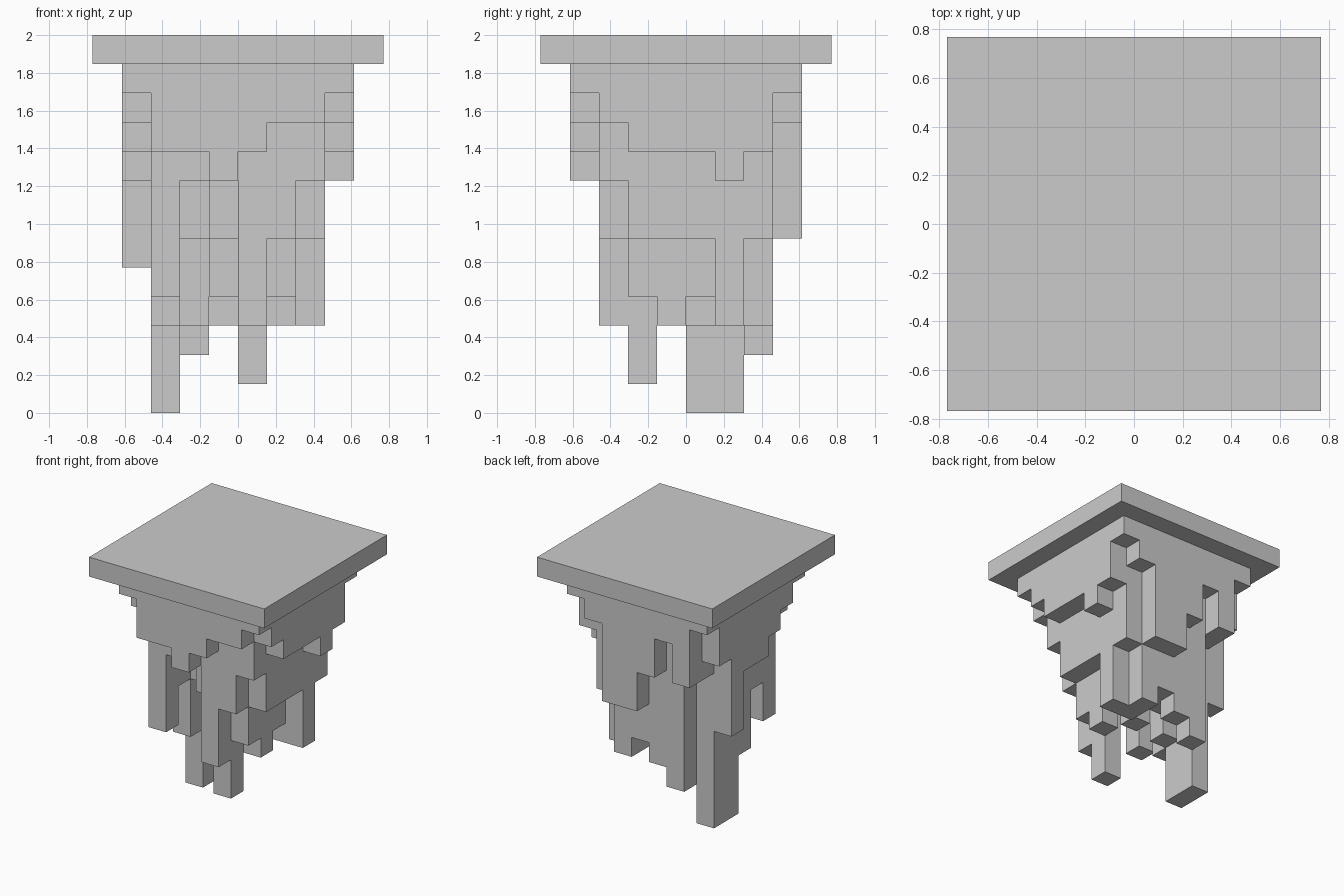
import bpy, bmesh

if "Cube" in bpy.data.objects:
    bpy.data.objects.remove(bpy.data.objects["Cube"])

U = 2 / 13  # one block

# Bottom level (in blocks) of each hanging column: rows front to back, left to right
LEVELS = [
    [11, 9, 9, 8, 9, 10, 10, 11],
    [10, 4, 8, 8, 3, 6, 8, 10],
    [9, 6, 8, 6, 1, 4, 6, 9],
    [8, 3, 6, 4, 5, 3, 6, 9],
    [8, 0, 3, 5, 5, 4, 6, 9],
    [5, 0, 4, 4, 4, 3, 3, 8],
    [9, 8, 2, 3, 4, 3, 6, 9],
    [11, 8, 10, 8, 6, 6, 10, 11],
]
TOP = 12


def level(i, j):
    return LEVELS[j][i] if 0 <= i < 8 and 0 <= j < 8 else TOP


def finish(bm, name):
    mesh = bpy.data.meshes.new(name)
    bm.to_mesh(mesh)
    bm.free()
    obj = bpy.data.objects.new(name, mesh)
    bpy.context.collection.objects.link(obj)
    return obj


# Flat slab of ground on top
bm = bmesh.new()
bmesh.ops.create_cube(bm, size=1)
bmesh.ops.scale(bm, vec=(10 * U, 10 * U, U), verts=bm.verts)
bmesh.ops.translate(bm, vec=(0, 0, 12.5 * U), verts=bm.verts)
finish(bm, "top_slab")

# Stepped hanging rock: outer skin of the columns only
bm = bmesh.new()


def quad(*points):
    bm.faces.new([bm.verts.new((x * U, y * U, z * U)) for x, y, z in points])


for j in range(8):
    for i in range(8):
        x, y, z = i - 4, j - 4, level(i, j)
        ring = [(x, y), (x + 1, y), (x + 1, y + 1), (x, y + 1)]
        quad(*[(px, py, z) for px, py in reversed(ring)])
        # one side strip per block, so that corners of neighbours meet
        for k, (di, dj) in enumerate([(0, -1), (1, 0), (0, 1), (-1, 0)]):
            a, b = ring[k], ring[(k + 1) % 4]
            for h in range(z, level(i + di, j + dj)):
                quad((*a, h), (*b, h), (*b, h + 1), (*a, h + 1))

bmesh.ops.remove_doubles(bm, verts=bm.verts, dist=0.001)
bmesh.ops.dissolve_limit(bm, angle_limit=0.01, verts=bm.verts, edges=bm.edges)
finish(bm, "hanging_rock")
